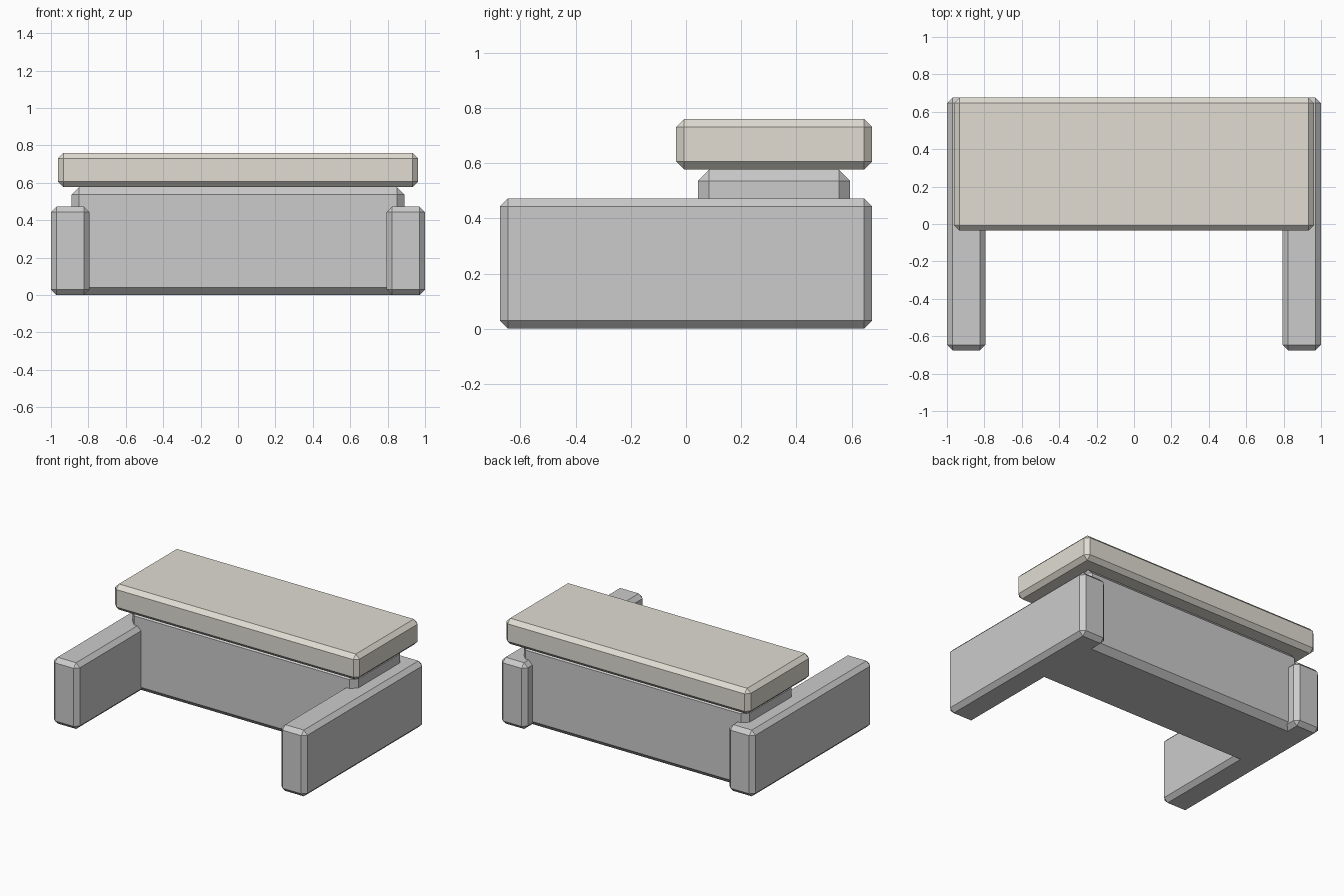
import bpy, bmesh
from mathutils import Vector

if "Cube" in bpy.data.objects:
    bpy.data.objects.remove(bpy.data.objects["Cube"])


def chamfered_box(name, lo, hi, chamfer, mat=None):
    """Box between two corners with every edge cut by a flat chamfer."""
    lo, hi = Vector(lo), Vector(hi)
    size = hi - lo
    bm = bmesh.new()
    bmesh.ops.create_cube(bm, size=1)
    bmesh.ops.scale(bm, vec=size, verts=bm.verts)
    bmesh.ops.bevel(bm, geom=bm.edges[:], offset=chamfer, offset_type='OFFSET',
                    segments=1, profile=0.5, affect='EDGES')
    mesh = bpy.data.meshes.new(name)
    bm.to_mesh(mesh)
    bm.free()
    obj = bpy.data.objects.new(name, mesh)
    obj.location = (lo + hi) / 2
    bpy.context.collection.objects.link(obj)
    if mat:
        mesh.materials.append(mat)
    return obj


stone = bpy.data.materials.new("pale_stone")
stone.diffuse_color = (0.75, 0.72, 0.65, 1)
stone.use_nodes = True
stone.node_tree.nodes["Principled BSDF"].inputs["Base Color"].default_value = stone.diffuse_color

# Two long side walls
for side, x0, x1 in (("left", -1.0, -0.795), ("right", 0.795, 1.0)):
    chamfered_box(side + "_wall", (x0, -0.675, 0), (x1, 0.675, 0.472), 0.029)

# Central block spanning between the walls
chamfered_box("centre_block", (-0.89, 0.043, 0), (0.89, 0.595, 0.577), 0.041)

# Overhanging top slab
chamfered_box("top_slab", (-0.963, -0.036, 0.577), (0.963, 0.675, 0.76), 0.029, stone)
